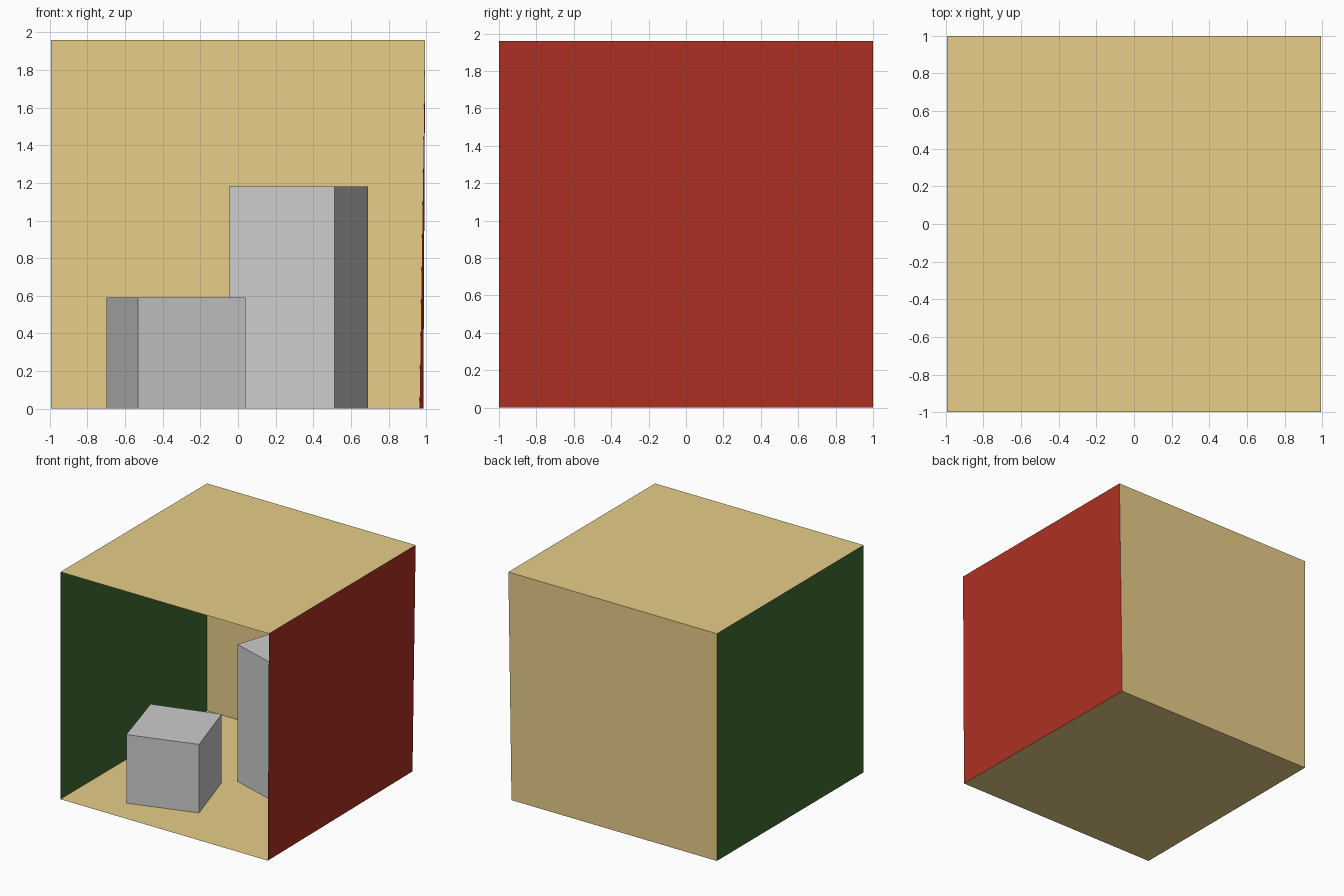
import bpy
import bmesh

if "Cube" in bpy.data.objects:
    bpy.data.objects.remove(bpy.data.objects["Cube"])


def material(name, rgb):
    m = bpy.data.materials.new(name)
    m.diffuse_color = (*rgb, 1.0)
    m.use_nodes = True
    m.node_tree.nodes["Principled BSDF"].inputs["Base Color"].default_value = m.diffuse_color
    return m


def sheet(name, corners, mat=None, height=0.0):
    """One flat panel; with a height it is extruded up into a block."""
    bm = bmesh.new()
    face = bm.faces.new([bm.verts.new(c) for c in corners])
    if height:
        # the panel moves up as the top, its base stays open on the floor
        res = bmesh.ops.extrude_face_region(bm, geom=[face])
        top = [g for g in res["geom"] if isinstance(g, bmesh.types.BMVert)]
        bmesh.ops.translate(bm, verts=top, vec=(0, 0, height))
        if face.is_valid:
            bmesh.ops.delete(bm, geom=[face], context='FACES_ONLY')
        bmesh.ops.recalc_face_normals(bm, faces=bm.faces)
    mesh = bpy.data.meshes.new(name)
    bm.to_mesh(mesh)
    bm.free()
    if mat:
        mesh.materials.append(mat)
    obj = bpy.data.objects.new(name, mesh)
    bpy.context.collection.objects.link(obj)
    return obj


tan = material("tan", (0.80, 0.61, 0.25))
red = material("red", (0.42, 0.030, 0.017))
green = material("green", (0.052, 0.15, 0.034))

# Room corners: the right wall leans slightly outward
H = 1.96
L = -0.995
fl, fr = (L, -1, 0), (0.985, -1, 0)
bl, br = (L, 1, 0), (0.965, 1, 0)
tfl, tfr = (L, -1, H), (0.995, -1, H)
tbl, tbr = (L, 1, H), (0.995, 1, H)

# Room panels, open at the front
sheet("floor", [fl, fr, br, bl], tan)
sheet("ceiling", [tfl, tbl, tbr, tfr], tan)
sheet("back_wall", [bl, br, tbr, tbl], tan)
sheet("left_wall", [fl, bl, tbl, tfl], green)
sheet("right_wall", [fr, tfr, tbr, br], red)

# Turned blocks standing on the floor
sheet("short_block", [(-0.532, -0.763, 0), (0.039, -0.586, 0),
                      (-0.138, -0.025, 0), (-0.70, -0.192, 0)], height=0.591)
sheet("tall_block", [(0.512, -0.113, 0), (0.69, 0.458, 0),
                     (0.128, 0.635, 0), (-0.049, 0.064, 0)], height=1.182)

# Lamp panel just under the ceiling
sheet("ceiling_lamp", [(-0.236, -0.182, 1.951), (-0.236, 0.192, 1.951),
                       (0.227, 0.192, 1.951), (0.227, -0.182, 1.951)])
